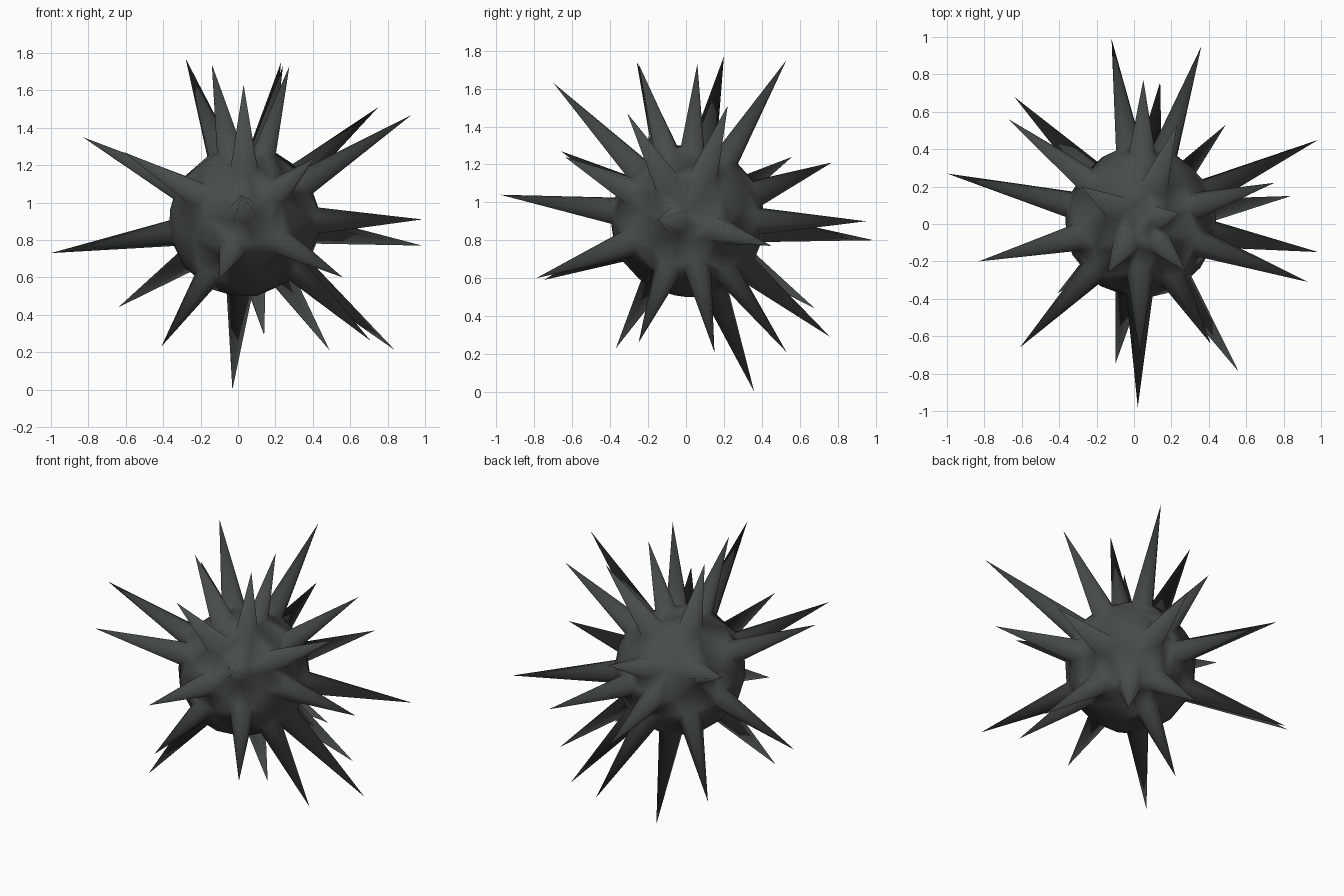
import bpy, bmesh, math
from mathutils import Vector

if "Cube" in bpy.data.objects:
    bpy.data.objects.remove(bpy.data.objects["Cube"])

CENTER = Vector((0.035, 0.01, 0.9))
R = 0.405

# spike tips
TIPS = [(-.28, .20, 1.77), (-.14, -.26, 1.74), (.03, -.70, 1.63), (.23, .53, 1.75),
        (.24, .06, 1.73), (.275, -.25, 1.73), (.75, .22, 1.51), (.93, -.31, 1.47),
        (.985, -.15, .91), (.985, .45, .77), (.84, .15, .21), (.71, -.25, .26),
        (.49, .53, .21), (.14, .76, .29), (-.03, .36, 0), (-.41, -.37, .23),
        (-.64, .68, .44), (-1.0, .27, .73), (-.83, -.20, 1.35), (-.61, -.66, 1.27),
        (.56, -.79, .60), (.41, -.64, 1.24), (.02, -.98, 1.04), (-.10, -.75, .59),
        (-.67, .56, 1.24), (.05, .77, 1.21), (.36, .95, .90), (-.12, .99, .80)]
tips = [Vector(t) for t in TIPS]
dirs = [(t - CENTER).normalized() for t in tips]

bm = bmesh.new()
owner = {}
rings = []

# spike base rings on the body sphere
for i, d in enumerate(dirs):
    nearest = min(d.angle(e) for j, e in enumerate(dirs) if j != i)
    a = min(0.18, nearest * 0.45)
    u = d.orthogonal().normalized()
    w = d.cross(u)
    rings.append(a)
    for k in range(6):
        t = k * math.tau / 6
        p = d * math.cos(a) + (u * math.cos(t) + w * math.sin(t)) * math.sin(a)
        owner[bm.verts.new(CENTER + p * R)] = i

# remaining body points between the spikes
N = 90
for k in range(N):
    z = 1 - 2 * (k + .5) / N
    t = k * math.pi * (3 - math.sqrt(5))
    s = math.sqrt(1 - z * z)
    p = Vector((s * math.cos(t), s * math.sin(t), z))
    if all(p.angle(d) > a + 0.13 for d, a in zip(dirs, rings)):
        owner[bm.verts.new(CENTER + p * R)] = -1

# body skin, with the ring caps opened and drawn out to the tips
bmesh.ops.convex_hull(bm, input=list(bm.verts))
caps = {}
for f in bm.faces:
    ids = {owner.get(v, -1) for v in f.verts}
    if len(ids) == 1 and -1 not in ids:
        caps.setdefault(ids.pop(), []).append(f)
for i, faces in caps.items():
    fs = set(faces)
    edges = {e for f in faces for e in f.edges}
    border = [e for e in edges if sum(lf in fs for lf in e.link_faces) == 1]
    inner = [e for e in edges if e not in border]
    if inner:
        bmesh.ops.delete(bm, geom=inner, context='EDGES_FACES')
    else:
        bmesh.ops.delete(bm, geom=faces, context='FACES_ONLY')
    tip = bm.verts.new(tips[i])
    for e in border:
        if e.is_valid:
            bm.faces.new((e.verts[0], e.verts[1], tip))
bmesh.ops.delete(bm, geom=[v for v in bm.verts if not v.link_faces], context='VERTS')
bmesh.ops.recalc_face_normals(bm, faces=list(bm.faces))
for f in bm.faces:
    f.smooth = True

me = bpy.data.meshes.new("spiked_ball")
bm.to_mesh(me)
bm.free()
mat = bpy.data.materials.new("dark slate grey")
mat.diffuse_color = (0.062, 0.073, 0.070, 1)
mat.use_nodes = True
mat.node_tree.nodes["Principled BSDF"].inputs["Base Color"].default_value = mat.diffuse_color
me.materials.append(mat)
ob = bpy.data.objects.new("spiked_ball", me)
bpy.context.collection.objects.link(ob)
